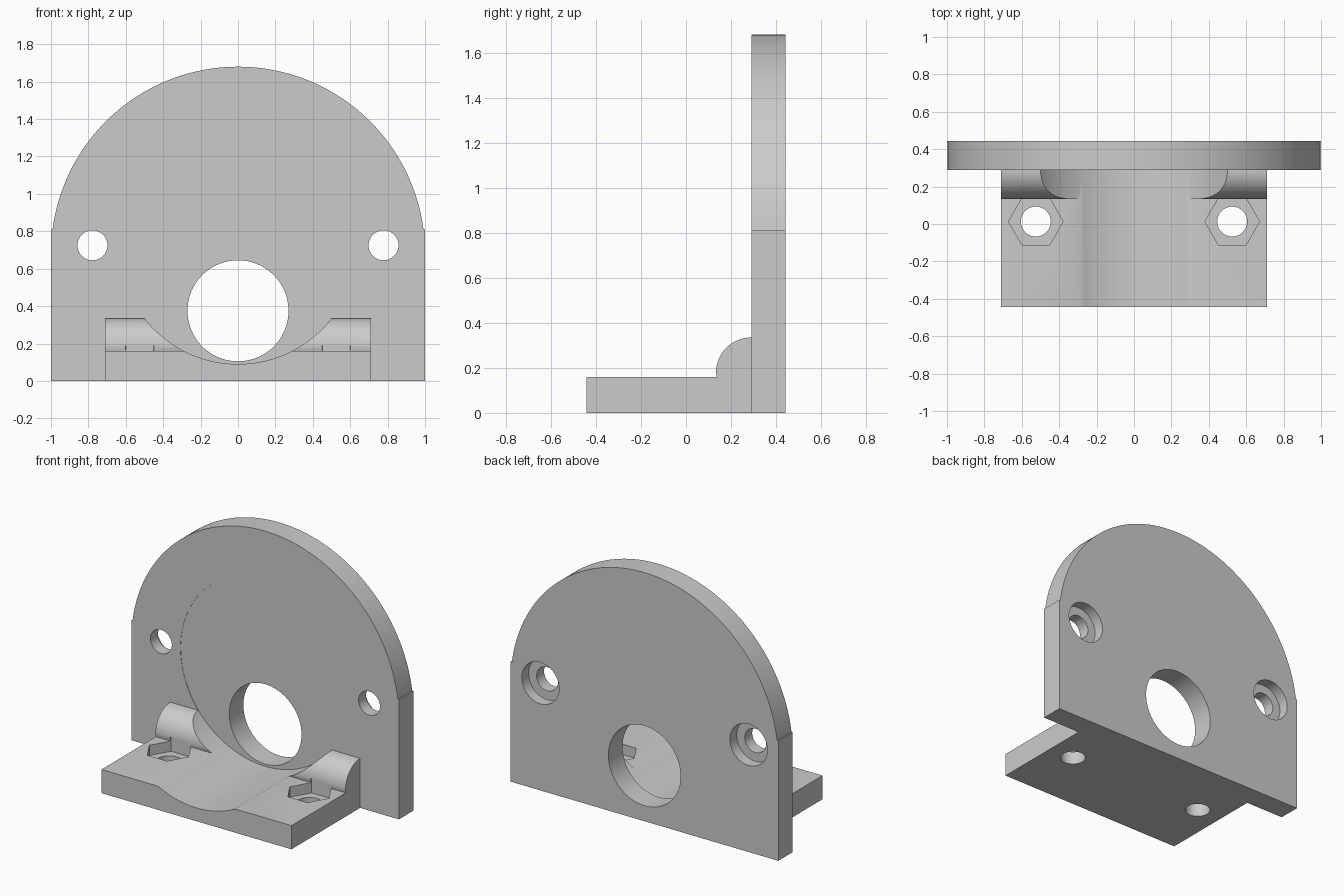
import bpy
import bmesh
from math import sin, cos, pi, asin, radians
from mathutils import Matrix, Vector

if "Cube" in bpy.data.objects:
    bpy.data.objects.remove(bpy.data.objects["Cube"], do_unlink=True)

# Single grey material
grey = bpy.data.materials.new("plain grey")
grey.use_nodes = True
grey.diffuse_color = (0.6, 0.6, 0.6, 1)
grey.node_tree.nodes["Principled BSDF"].inputs["Base Color"].default_value = (0.6, 0.6, 0.6, 1)


def finish(name, bm):
    bmesh.ops.recalc_face_normals(bm, faces=bm.faces)
    mesh = bpy.data.meshes.new(name)
    bm.to_mesh(mesh)
    bm.free()
    mesh.materials.append(grey)
    obj = bpy.data.objects.new(name, mesh)
    bpy.context.collection.objects.link(obj)
    return obj


def extrude(name, points, direction):
    """Prism from a closed profile pushed along a direction."""
    bm = bmesh.new()
    face = bm.faces.new([bm.verts.new(p) for p in points])
    ext = bmesh.ops.extrude_face_region(bm, geom=[face])["geom"]
    moved = [v for v in ext if isinstance(v, bmesh.types.BMVert)]
    bmesh.ops.translate(bm, vec=Vector(direction), verts=moved)
    return finish(name, bm)


def cylinder(name, radius, start, end, sides=64):
    """Cylinder between two points, along y or z."""
    a, b = Vector(start), Vector(end)
    turn = Matrix.Rotation(radians(90), 4, 'X') if abs(b.y - a.y) > 0 else Matrix()
    bm = bmesh.new()
    bmesh.ops.create_cone(bm, cap_ends=True, segments=sides, radius1=radius,
                          radius2=radius, depth=(b - a).length,
                          matrix=Matrix.Translation((a + b) / 2) @ turn)
    return finish(name, bm)


def combine(target, tool, operation):
    mod = target.modifiers.new("cut", 'BOOLEAN')
    mod.operation = operation
    mod.solver = 'EXACT'
    mod.object = tool
    bpy.ops.object.select_all(action='DESELECT')
    bpy.context.view_layer.objects.active = target
    target.select_set(True)
    bpy.ops.object.modifier_apply(modifier=mod.name)
    bpy.data.objects.remove(tool, do_unlink=True)


FRONT, BACK = 0.29, 0.443

# Upright plate with a round top and small shoulders
a0 = asin(0.13)
arc = [(cos(a), FRONT, 0.68 + sin(a))
       for a in (a0 + (pi - 2 * a0) * i / 96 for i in range(97))]
outline = [(-1, FRONT, 0), (1, FRONT, 0), (1, FRONT, 0.81)] + arc + [(-1, FRONT, 0.81)]
bracket = extrude("mounting_bracket", outline, (0, BACK - FRONT, 0))

# Foot with a rounded rib against the plate
W = 0.71
rib = [(-W, FRONT - 0.157 * cos(a), 0.178 + 0.157 * sin(a))
       for a in (pi / 2 * i / 24 for i in range(25))]
side = [(-W, 0.36, 0.0), (-W, -0.443, 0.0), (-W, -0.443, 0.16),
        (-W, 0.137, 0.16)] + rib + [(-W, 0.36, 0.335)]
combine(bracket, extrude("foot", side, (2 * W, 0, 0)), 'UNION')

# Round motor seat scooped through the foot, and the shaft hole
combine(bracket, cylinder("motor_seat", 0.633, (0, -0.7, 0.723), (0, 0.292, 0.723), 128),
        'DIFFERENCE')
combine(bracket, cylinder("shaft_hole", 0.27, (0, 0.1, 0.375), (0, 0.6, 0.375), 96),
        'DIFFERENCE')

for s in (-1, 1):
    # Plate screw holes, counterbored from the back
    x = s * 0.778
    combine(bracket, cylinder("screw_hole", 0.08, (x, 0.1, 0.725), (x, 0.6, 0.725)),
            'DIFFERENCE')
    combine(bracket, cylinder("counterbore", 0.14, (x, 0.37, 0.725), (x, 0.6, 0.725)),
            'DIFFERENCE')
    # Foot bolt holes with hexagonal nut pockets
    x = s * 0.525
    combine(bracket, cylinder("bolt_hole", 0.08, (x, 0.013, -0.1), (x, 0.013, 0.3)),
            'DIFFERENCE')
    hexagon = [(x + 0.146 * cos(i * pi / 3), 0.013 + 0.146 * sin(i * pi / 3), 0.09)
               for i in range(6)]
    combine(bracket, extrude("nut_pocket", hexagon, (0, 0, 0.1)), 'DIFFERENCE')

# Smooth curves, crisp edges
bpy.ops.object.select_all(action='DESELECT')
bracket.select_set(True)
bpy.context.view_layer.objects.active = bracket
bpy.ops.object.shade_smooth_by_angle(angle=radians(30))
